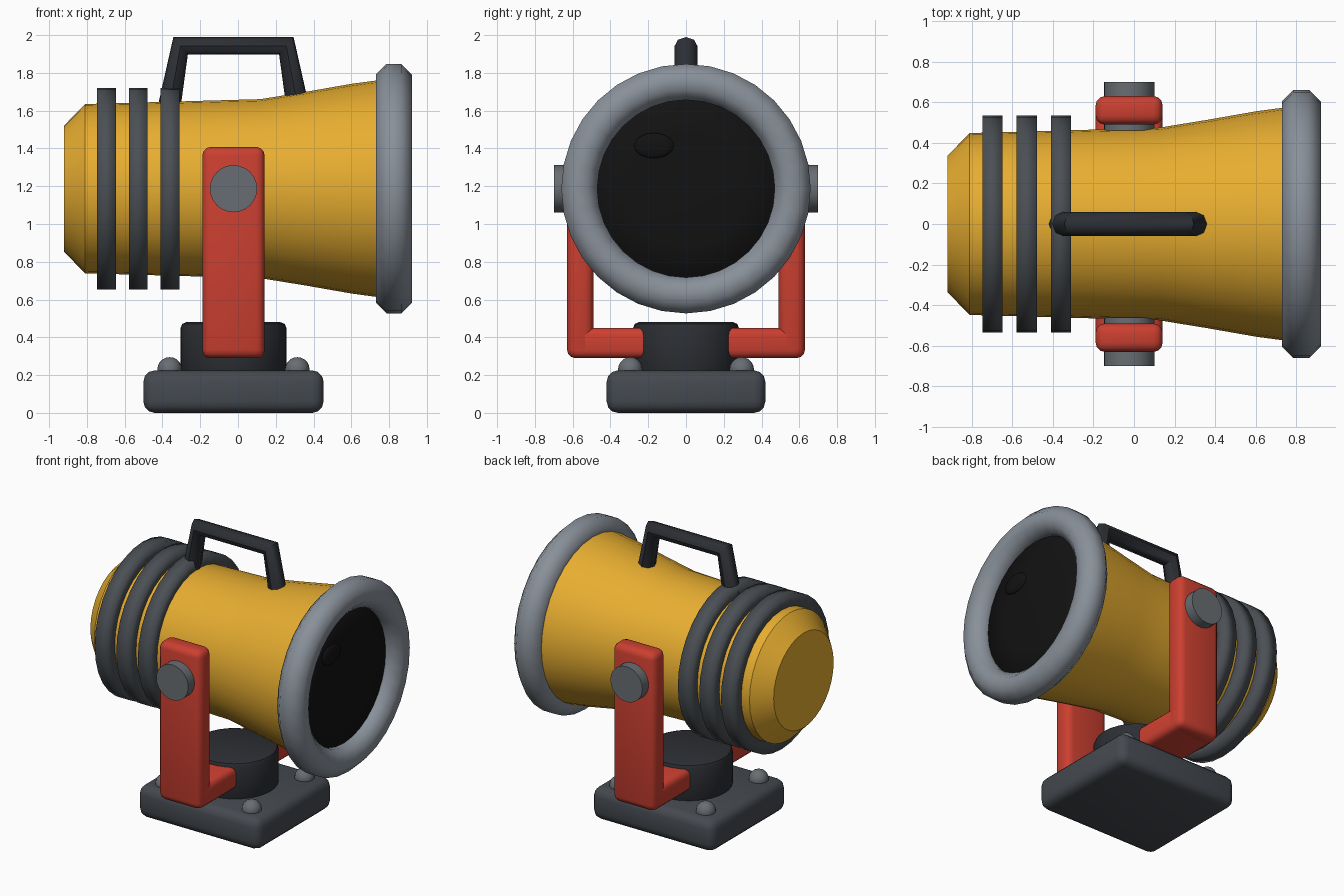
import bpy, bmesh
from math import sin, cos, pi, radians
from mathutils import Matrix, Vector

if "Cube" in bpy.data.objects:
    bpy.data.objects.remove(bpy.data.objects["Cube"])

AXIS_Z = 1.187   # height of the lamp axis
CX = -0.024      # x centre of the stand


def material(name, rgb):
    m = bpy.data.materials.new(name)
    m.diffuse_color = (*rgb, 1)
    m.use_nodes = True
    m.node_tree.nodes["Principled BSDF"].inputs["Base Color"].default_value = m.diffuse_color
    return m


YELLOW = material("yellow_paint", (0.80, 0.42, 0.03))
RED = material("red_paint", (0.60, 0.05, 0.03))
STEEL = material("light_steel", (0.25, 0.28, 0.32))
BOLT = material("bolt_steel", (0.14, 0.155, 0.17))
FIN = material("fin_grey", (0.07, 0.08, 0.09))
BASE = material("base_grey", (0.06, 0.068, 0.08))
DARK = material("dark_grey", (0.025, 0.028, 0.034))
GLASS = material("black_glass", (0.006, 0.006, 0.006))


def finish(name, bm, mat, angle=35):
    bmesh.ops.recalc_face_normals(bm, faces=bm.faces)
    me = bpy.data.meshes.new(name)
    bm.to_mesh(me)
    bm.free()
    me.materials.append(mat)
    me.shade_smooth()
    me.set_sharp_from_angle(angle=radians(angle))
    ob = bpy.data.objects.new(name, me)
    bpy.context.collection.objects.link(ob)
    return ob


def lathe(name, profile, mat, closed=False, sides=32, angle=35):
    """Turn (x, radius) points around the lamp axis; closed makes a ring."""
    bm = bmesh.new()
    rings = [[bm.verts.new((x, r * sin(2 * pi * i / sides), AXIS_Z + r * cos(2 * pi * i / sides)))
              for i in range(sides)] for x, r in profile]
    pairs = list(zip(rings, rings[1:]))
    if closed:
        pairs.append((rings[-1], rings[0]))
    else:
        bm.faces.new(rings[0])
        bm.faces.new(rings[-1])
    for a, b in pairs:
        for i in range(sides):
            j = (i + 1) % sides
            bm.faces.new((a[i], a[j], b[j], b[i]))
    return finish(name, bm, mat, angle)


def box(name, lo, hi, bevel, mat):
    lo, hi = Vector(lo), Vector(hi)
    bm = bmesh.new()
    bmesh.ops.create_cube(bm, size=1, matrix=Matrix.Translation((lo + hi) / 2) @ Matrix.Diagonal((*(hi - lo), 1)))
    bmesh.ops.bevel(bm, geom=bm.edges[:], offset=bevel, segments=3, profile=0.5, affect='EDGES')
    return finish(name, bm, mat, 40)


def cylinder(name, centre, radius, depth, mat, axis='Z', bevel=0.0, sides=24):
    bm = bmesh.new()
    rot = Matrix.Rotation(pi / 2, 4, 'X') if axis == 'Y' else Matrix()
    bmesh.ops.create_cone(bm, cap_ends=True, segments=sides, radius1=radius, radius2=radius, depth=depth,
                          matrix=Matrix.Translation(centre) @ rot)
    if bevel:
        rims = [e for e in bm.edges if any(len(f.verts) > 4 for f in e.link_faces)]
        bmesh.ops.bevel(bm, geom=rims, offset=bevel, segments=2, profile=0.5, affect='EDGES')
    return finish(name, bm, mat)


def ball(name, centre, scale, mat):
    bm = bmesh.new()
    bmesh.ops.create_uvsphere(bm, u_segments=16, v_segments=10, radius=1,
                              matrix=Matrix.Translation(centre) @ Matrix.Diagonal((*scale, 1)))
    return finish(name, bm, mat, 60)


# lamp housing with chamfered back and flared mouth
lathe("housing", [(-0.92, 0.335), (-0.81, 0.448), (0.12, 0.474), (0.36, 0.513), (0.60, 0.555), (0.80, 0.582)], YELLOW)

# cooling fins
for n, x in enumerate((-0.697, -0.528, -0.36)):
    lathe(f"cooling_fin_{n + 1}", [(x - 0.05, 0.42), (x - 0.05, 0.534), (x + 0.05, 0.534), (x + 0.05, 0.42)],
          FIN, closed=True, angle=180)

# front rim: ring with an eight-sided section
lathe("front_rim", [(0.825 + 0.103 * cos(pi / 8 + k * pi / 4), 0.565 + 0.103 * sin(pi / 8 + k * pi / 4))
                    for k in range(8)], STEEL, closed=True, angle=60)

# lens and its glint
lathe("lens", [(0.79, 0.50), (0.825, 0.48), (0.842, 0.30), (0.85, 0.10)], GLASS, angle=60)
ball("lens_glint", (0.848, -0.17, 1.415), (0.02, 0.105, 0.067), GLASS)

# carrying handle
cu = bpy.data.curves.new("handle", 'CURVE')
cu.dimensions = '3D'
cu.bevel_depth = 0.06
cu.bevel_resolution = 2
cu.use_fill_caps = True
sp = cu.splines.new('POLY')
path = [(-0.34, 1.62), (-0.28, 1.943), (0.28, 1.943), (0.34, 1.62)]
sp.points.add(len(path) - 1)
for p, (x, z) in zip(sp.points, path):
    p.co = (CX + x, 0, z, 1)
cu.materials.append(DARK)
handle = bpy.data.objects.new("handle", cu)
bpy.context.collection.objects.link(handle)
bpy.context.view_layer.objects.active = handle
handle.select_set(True)
bpy.ops.object.convert(target='MESH')
bpy.ops.object.shade_smooth_by_angle(angle=radians(50))

# yoke: two arms, pivot knobs and a cross bar
for side, s in (("front", -1), ("back", 1)):
    ys = sorted((s * 0.49, s * 0.63))
    box(f"yoke_arm_{side}", (CX - 0.165, ys[0], 0.29), (CX + 0.165, ys[1], 1.408), 0.045, RED)
    cylinder(f"pivot_knob_{side}", (CX, s * 0.58, AXIS_Z), 0.125, 0.24, BOLT, axis='Y')
box("yoke_cross_bar", (CX - 0.165, -0.62, 0.29), (CX + 0.165, 0.62, 0.45), 0.04, RED)

# turntable and base plate
cylinder("turntable", (CX, 0, 0.34), 0.28, 0.28, DARK, bevel=0.03, sides=32)
box("base_plate", (CX - 0.477, -0.42, 0), (CX + 0.477, 0.42, 0.225), 0.06, BASE)

# base bolts
for i, (sx, sy) in enumerate(((-1, -1), (1, -1), (-1, 1), (1, 1))):
    ball(f"base_bolt_{i + 1}", (CX + sx * 0.338, sy * 0.295, 0.23), (0.065, 0.065, 0.065), BOLT)
